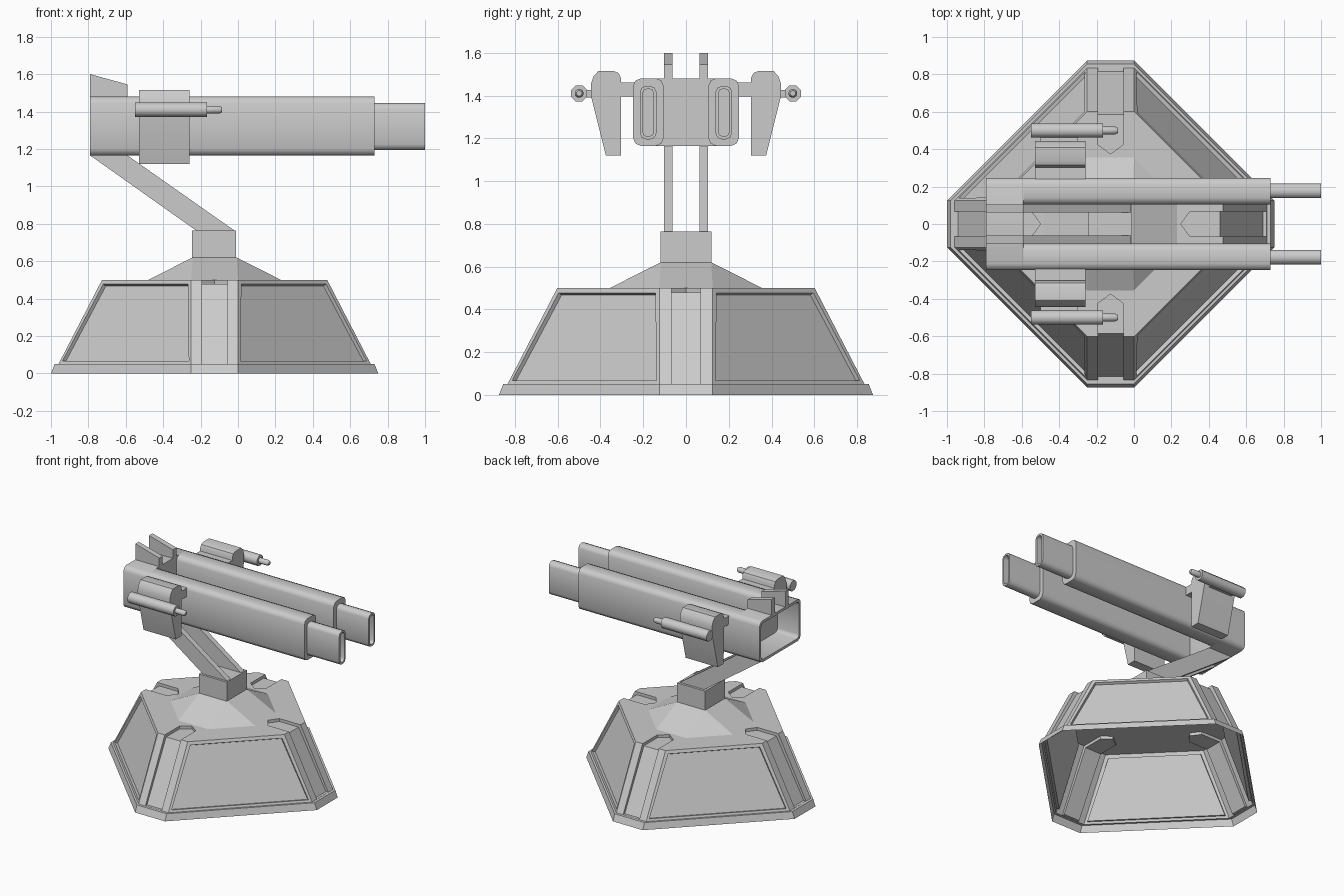
import bpy, bmesh, math
from mathutils import Matrix, Vector

if "Cube" in bpy.data.objects:
    bpy.data.objects.remove(bpy.data.objects["Cube"])

CX = -0.125  # centre of the pedestal in x


def loft(name, rings, cap0=True, cap1=True, smooth=0, mirror=False):
    """Skin a list of equal-length rings of 3D points."""
    bm = bmesh.new()
    rows = [[bm.verts.new(p) for p in r] for r in rings]
    n = len(rows[0])
    for a, b in zip(rows, rows[1:]):
        for i in range(n):
            j = (i + 1) % n
            bm.faces.new((a[i], a[j], b[j], b[i]))
    if cap0:
        bm.faces.new(rows[0][::-1])
    if cap1:
        bm.faces.new(rows[-1])
    bmesh.ops.remove_doubles(bm, verts=bm.verts, dist=1e-5)
    bmesh.ops.recalc_face_normals(bm, faces=bm.faces)
    me = bpy.data.meshes.new(name)
    bm.to_mesh(me)
    bm.free()
    ob = bpy.data.objects.new(name, me)
    bpy.context.collection.objects.link(ob)
    if smooth:
        bpy.ops.object.select_all(action='DESELECT')
        ob.select_set(True)
        bpy.context.view_layer.objects.active = ob
        bpy.ops.object.shade_smooth_by_angle(angle=math.radians(smooth))
    if mirror:
        ob.modifiers.new("Mirror", 'MIRROR').use_axis = (False, True, False)
    return ob


def octagon(R, c, z):
    return [(CX + x, y, z) for x, y in ((R, -c), (R, c), (c, R), (-c, R),
                                        (-R, c), (-R, -c), (-c, -R), (c, -R))]


def rounded(y0, y1, z0, z1, r, seg=2):
    """Rounded rectangle in the yz plane."""
    pts = []
    for k, (y, z) in enumerate(((y1 - r, z1 - r), (y0 + r, z1 - r),
                                (y0 + r, z0 + r), (y1 - r, z0 + r))):
        for i in range(seg + 1):
            a = math.pi / 2 * (k + i / seg)
            pts.append((y + r * math.cos(a), z + r * math.sin(a)))
    return pts


def circle(y, z, r, n=8):
    return [(y + r * math.cos((i + .5) * 2 * math.pi / n),
             z + r * math.sin((i + .5) * 2 * math.pi / n)) for i in range(n)]


def at_x(x, pts):
    return [(x, y, z) for y, z in pts]


def at_y(y, pts):
    return [(x, y, z) for x, z in pts]


def box(name, x0, x1, y0, y1, z0, z1, mirror=False):
    sec = [(y0, z0), (y1, z0), (y1, z1), (y0, z1)]
    return loft(name, [at_x(x0, sec), at_x(x1, sec)], mirror=mirror)


# Pedestal: stepped octagonal shell with recessed diagonal panels
base = loft("pedestal", [octagon(.875, .125, 0), octagon(.855, .125, .05),
                         octagon(.835, .125, .05), octagon(.602, .125, .5)])
bm = bmesh.new()
bm.from_mesh(base.data)
panels = [f for f in bm.faces if abs(f.normal.x) > .3 and abs(f.normal.y) > .3
          and .2 < f.calc_center_median().z < .35]
bmesh.ops.inset_individual(bm, faces=panels, thickness=.03)
bmesh.ops.inset_individual(bm, faces=panels, thickness=.004, depth=-.02)
bm.to_mesh(base.data)
bm.free()

# Cutters for the corner channels and the pointed slots in the top
w = .068
slab = [(.815, .051), (1.1, .051), (1.1, .6), (.52, .6)]
slot = [(.375, 0), (.425, -w), (.66, -w), (.66, w), (.425, w)]
for nm, rings in (
        ("channel_cutter", [[(x, y, z) for x, z in slab] for y in (-w, w)]),
        ("slot_cutter", [[(x, y, z) for x, y in slot] for z in (.478, .62)])):
    cut = loft(nm, rings)
    bm = bmesh.new()
    for k in range(4):
        tmp = cut.data.copy()
        tmp.transform(Matrix.Translation((CX, 0, 0)) @ Matrix.Rotation(k * math.pi / 2, 4, 'Z'))
        bm.from_mesh(tmp)
        bpy.data.meshes.remove(tmp)
    bm.to_mesh(cut.data)
    bm.free()
    cut.hide_render = True
    mod = base.modifiers.new(nm, 'BOOLEAN')
    mod.operation, mod.solver, mod.object = 'DIFFERENCE', 'EXACT', cut

# Bake the cuts, then open the underside
bpy.context.view_layer.update()
baked = bpy.data.meshes.new_from_object(base.evaluated_get(bpy.context.evaluated_depsgraph_get()))
base.modifiers.clear()
base.data = baked
bm = bmesh.new()
bm.from_mesh(baked)
under = [f for f in bm.faces if all(v.co.z < .001 for v in f.verts)]
bmesh.ops.delete(bm, geom=under, context='FACES')
bm.to_mesh(baked)
bm.free()
for ob in [o for o in bpy.data.objects if o.name.endswith("cutter")]:
    bpy.data.objects.remove(ob)

# Turntable cone and neck block
loft("turntable_cone", [octagon(.355, .125, .5), octagon(.118, .118, .62)], cap0=False)
box("neck_block", -.245, -.01, -.12, .12, .62, .765)

# Twin support arms that carry on upwards as fins
arm = [(-.225, .765), (-.02, .765), (-.59, 1.165), (-.59, 1.545), (-.79, 1.6), (-.79, 1.165)]
fin = [(-.785, 1.47), (-.59, 1.47), (-.59, 1.545), (-.79, 1.6), (-.79, 1.47)]
leg = [(-.225, .765), (-.02, .765), (-.59, 1.165), (-.79, 1.165)]
loft("support_arm", [at_y(.062, leg), at_y(.103, leg)], mirror=True)
loft("rear_fin", [at_y(.062, fin), at_y(.103, fin)], mirror=True)

# Rear housing, open at the back
outer = rounded(-.247, .247, 1.165, 1.48, .035)
inner = rounded(-.227, .227, 1.185, 1.46, .025)
loft("rear_housing", [at_x(-.59, outer), at_x(-.79, outer), at_x(-.79, inner),
                      at_x(-.61, inner)], smooth=50)

# Main barrels and hollow muzzles
sec = rounded(.105, .247, 1.165, 1.48, .035)
loft("main_barrel", [at_x(-.595, sec), at_x(.73, sec)], smooth=50, mirror=True)
mo = rounded(.138, .216, 1.195, 1.445, .03)
mi = rounded(.152, .202, 1.209, 1.431, .02)
loft("muzzle", [at_x(.72, mo), at_x(1, mo), at_x(1, mi), at_x(.735, mi)],
     smooth=50, mirror=True)

# Side pods with their brackets
pod = [(.305, 1.12), (.375, 1.12), (.445, 1.40), (.445, 1.455), (.432, 1.49), (.41, 1.515),
       (.34, 1.515), (.315, 1.505), (.303, 1.48), (.303, 1.38)]
loft("side_pod", [at_x(-.53, pod), at_x(-.26, pod)], smooth=40, mirror=True)
box("pod_bracket", -.53, -.26, .24, .31, 1.395, 1.46, mirror=True)

# Small side guns
box("gun_bracket", -.5, -.3, .435, .475, 1.39, 1.425, mirror=True)
gc = circle(.5, 1.41, .041)
loft("side_gun", [at_x(-.55, gc), at_x(-.165, gc)], smooth=50, mirror=True)
loft("side_gun_tip", [at_x(x, circle(.5, 1.41, r, 12)) for x, r in
                      ((-.17, .021), (-.1, .021), (-.085, .013))], smooth=35, mirror=True)
